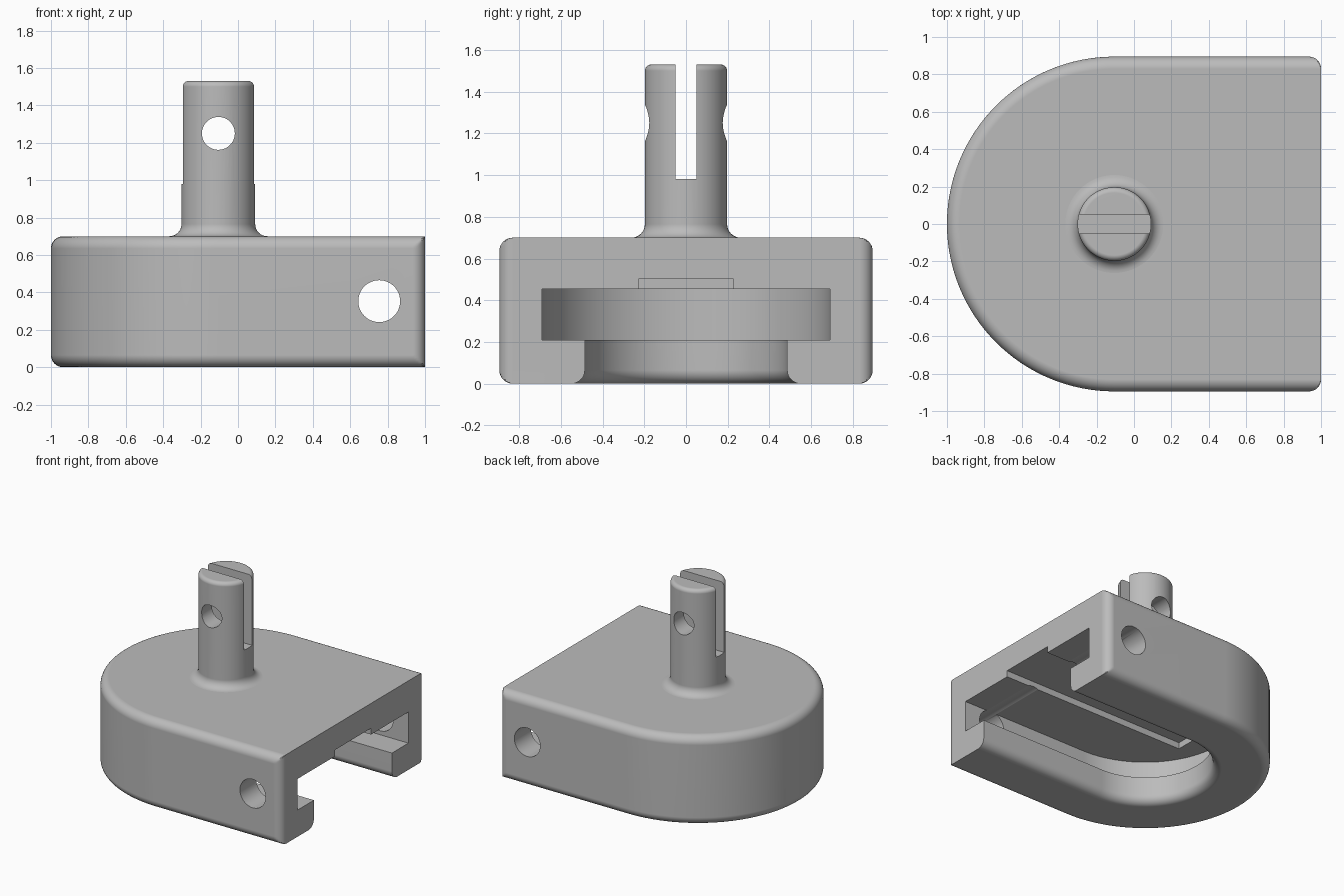
import bpy, bmesh, math

if "Cube" in bpy.data.objects:
    bpy.data.objects.remove(bpy.data.objects["Cube"])

CX, R, F, TOP = -0.105, 0.895, 0.065, 0.70   # arc centre, body radius, edge fillet, body height
N = 8                                        # segments per fillet

grey = bpy.data.materials.new("plain grey")
grey.diffuse_color = (0.5, 0.5, 0.5, 1)
grey.use_nodes = True
grey.node_tree.nodes["Principled BSDF"].inputs["Base Color"].default_value = grey.diffuse_color


def loft(name, rings):
    """Skin a stack of equal-length closed outlines and cap both ends."""
    bm = bmesh.new()
    loops = [[bm.verts.new(p) for p in ring] for ring in rings]
    for a, b in zip(loops, loops[1:]):
        for i in range(len(a)):
            j = (i + 1) % len(a)
            bm.faces.new((a[i], a[j], b[j], b[i]))
    bm.faces.new(loops[0][::-1])
    bm.faces.new(loops[-1])
    bmesh.ops.recalc_face_normals(bm, faces=bm.faces)
    me = bpy.data.meshes.new(name)
    bm.to_mesh(me)
    bm.free()
    ob = bpy.data.objects.new(name, me)
    bpy.context.collection.objects.link(ob)
    me.materials.append(grey)
    return ob


def arc(r, z, n=64):
    """Half circle on the rounded end, from +y round to -y."""
    return [(CX + r * math.cos(t), r * math.sin(t), z)
            for t in (math.pi / 2 + math.pi * i / n for i in range(n + 1))]


def body_ring(d, z):
    """Body outline inset by d, with rounded upright corners at the open end."""
    side = []
    for i in range(N + 1):
        t = math.pi / 2 * i / N
        side.append((1 - F + F * math.sin(t), min(R - d, R - F * (1 - math.cos(t)))))
    return (arc(R - d, z) + [(x, -y, z) for x, y in side]
            + [(x, y, z) for x, y in reversed(side)])


def slot_ring(r, z):
    return arc(r, z) + [(1.2, -r, z), (1.2, r, z)]


def circle(r, z, n=64):
    return [(CX + r * math.cos(2 * math.pi * i / n), r * math.sin(2 * math.pi * i / n), z)
            for i in range(n)]


def box(name, x0, x1, y, z0, z1):
    return loft(name, [[(x0, -y, z), (x1, -y, z), (x1, y, z), (x0, y, z)] for z in (z0, z1)])


def cross_hole(name, x, z, r, n=48):
    """Cylinder running along y."""
    return loft(name, [[(x + r * math.cos(2 * math.pi * i / n), y,
                         z + r * math.sin(2 * math.pi * i / n)) for i in range(n)]
                       for y in (-1.2, 1.2)])


def finish(ob, cutters):
    """Cut the part, remove the cutters and shade it with crisp edges."""
    bpy.ops.object.select_all(action='DESELECT')
    ob.select_set(True)
    bpy.context.view_layer.objects.active = ob
    for c in cutters:
        m = ob.modifiers.new("cut", 'BOOLEAN')
        m.operation, m.solver, m.object = 'DIFFERENCE', 'EXACT', c
        bpy.ops.object.modifier_apply(modifier=m.name)
        bpy.data.objects.remove(c)
    bpy.ops.object.shade_smooth_by_angle(angle=math.radians(30))
    w = ob.modifiers.new("even shading", 'WEIGHTED_NORMAL')
    w.keep_sharp = True


steps = [math.pi / 2 * i / N for i in range(N + 1)]

# Housing: D-shaped block with rounded top and bottom rims
lower = [body_ring(F * (1 - math.sin(t)), F * (1 - math.cos(t))) for t in steps]
upper = [body_ring(F * (1 - math.cos(t)), TOP - F * (1 - math.sin(t))) for t in steps]
housing = loft("housing", lower + upper)

# Undercut channel: narrow mouth with a flared rim, wide slot, shallow roof groove
flare = [slot_ring(0.485 + F * (1 - math.sin(t)), F * (1 - math.cos(t))) for t in steps]
mouth = loft("mouth_cutter", [slot_ring(0.55, -0.1)] + flare + [slot_ring(0.485, 0.3)])
wide = loft("slot_cutter", [slot_ring(0.69, 0.21), slot_ring(0.69, 0.455)])
groove = box("groove_cutter", -0.61, 1.2, 0.225, 0.40, 0.505)
pin = cross_hole("pin_hole_cutter", 0.755, 0.353, 0.112)
finish(housing, [mouth, wide, groove, pin])

# Stem: turned post with a flared foot and an eased top edge
RS, FOOT, EASE, H = 0.197, 0.065, 0.03, 1.53
profile = [(RS + FOOT, TOP - 0.01)]
profile += [(RS + FOOT * (1 - math.sin(t)), TOP + FOOT * (1 - math.cos(t))) for t in steps]
profile += [(RS - EASE * (1 - math.cos(t)), H - EASE * (1 - math.sin(t))) for t in steps]
stem = loft("stem", [circle(r, z) for r, z in profile])

# Fork slot and cross hole through the stem
fork = box("fork_cutter", -0.5, 0.3, 0.05, 0.98, 1.7)
eye = cross_hole("eye_cutter", CX, 1.25, 0.088)
finish(stem, [fork, eye])
